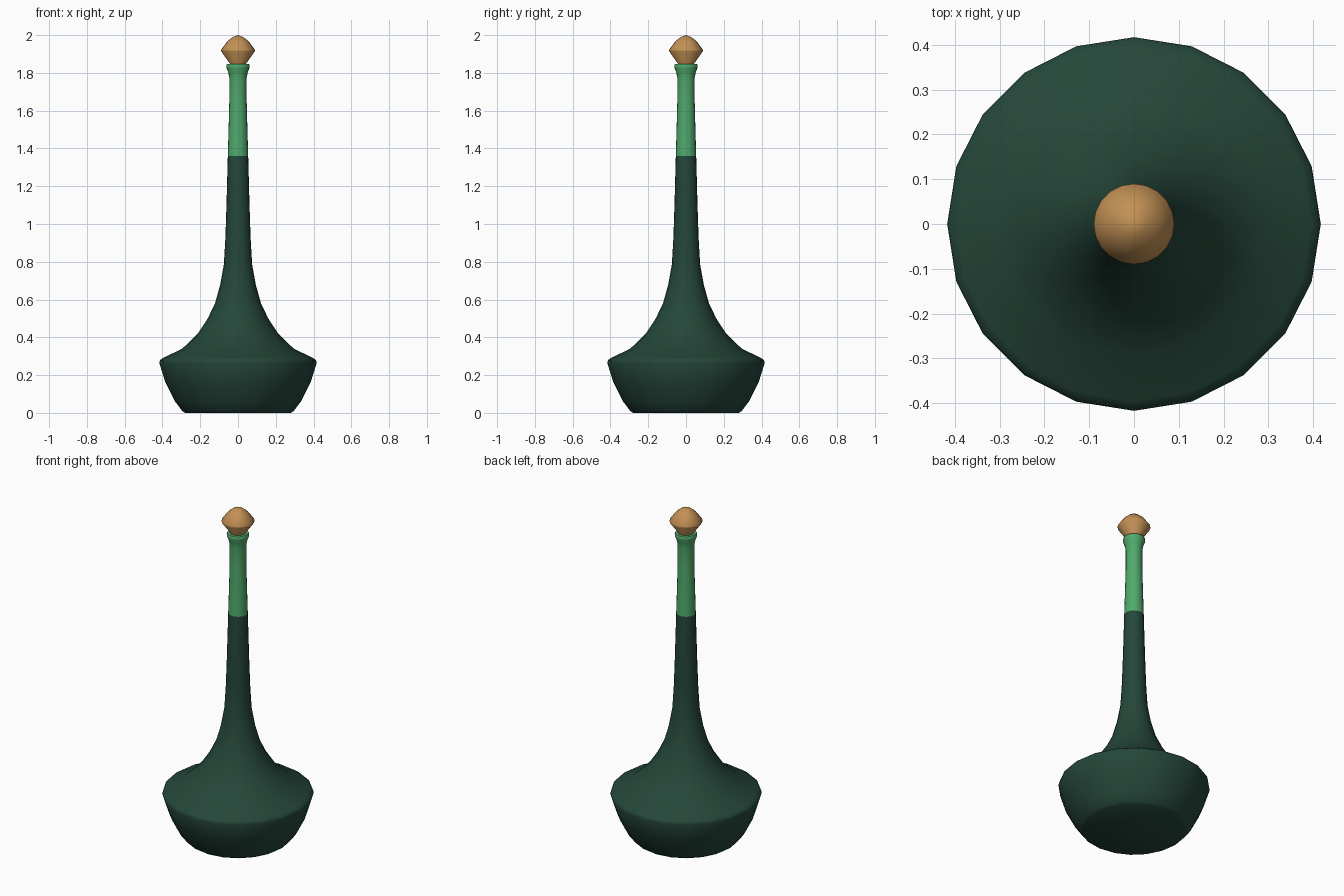
import bpy, bmesh, math

if "Cube" in bpy.data.objects:
    bpy.data.objects.remove(bpy.data.objects["Cube"])

SIDES = 20


def material(name, rgb):
    m = bpy.data.materials.new(name)
    m.diffuse_color = (*rgb, 1)
    m.use_nodes = True
    m.node_tree.nodes["Principled BSDF"].inputs["Base Color"].default_value = m.diffuse_color
    return m


def lathe(name, profile, mat, angle=30):
    """Revolve (radius, height) points about z; radius 0 closes at a pole."""
    bm = bmesh.new()
    rings = []
    for r, z in profile:
        if r == 0:
            rings.append([bm.verts.new((0, 0, z))])
        else:
            rings.append([bm.verts.new((r * math.cos(2 * math.pi * i / SIDES),
                                        r * math.sin(2 * math.pi * i / SIDES), z))
                          for i in range(SIDES)])
    for a, b in zip(rings, rings[1:]):
        for i in range(SIDES):
            j = (i + 1) % SIDES
            if len(a) == 1:
                bm.faces.new((a[0], b[j], b[i]))
            elif len(b) == 1:
                bm.faces.new((a[i], a[j], b[0]))
            else:
                bm.faces.new((a[i], a[j], b[j], b[i]))
    # flat caps on any open end
    if len(rings[0]) > 1:
        bm.faces.new(rings[0][::-1])
    if len(rings[-1]) > 1:
        bm.faces.new(rings[-1])
    bmesh.ops.recalc_face_normals(bm, faces=bm.faces[:])
    mesh = bpy.data.meshes.new(name)
    bm.to_mesh(mesh)
    bm.free()
    mesh.materials.append(mat)
    ob = bpy.data.objects.new(name, mesh)
    bpy.context.collection.objects.link(ob)
    bpy.ops.object.select_all(action='DESELECT')
    ob.select_set(True)
    bpy.context.view_layer.objects.active = ob
    bpy.ops.object.shade_smooth_by_angle(angle=math.radians(angle))
    return ob


dark = material("dark green glass", (0.018, 0.062, 0.041))
light = material("light green glass", (0.08, 0.40, 0.15))
cork = material("tan stopper", (0.54, 0.28, 0.09))

# Wide base with flared shoulder and lower neck
lathe("bottle_body", [
    (0.28, 0), (0.295, 0.01), (0.333, 0.06), (0.384, 0.16), (0.417, 0.265),
    (0.413, 0.28), (0.395, 0.292), (0.295, 0.34), (0.213, 0.42), (0.16, 0.5),
    (0.122, 0.58), (0.095, 0.675), (0.075, 0.785), (0.067, 0.92),
    (0.061, 1.1), (0.054, 1.36)], dark, 45)

# Pale upper neck with a rolled lip
lathe("upper_neck", [
    (0.054, 1.36), (0.05, 1.5), (0.046, 1.65), (0.046, 1.775), (0.051, 1.80),
    (0.060, 1.825), (0.062, 1.84), (0.058, 1.847)], light, 45)

# Faceted stopper with a domed top
lathe("stopper", [
    (0.04, 1.82), (0.042, 1.848), (0.09, 1.915), (0.09, 1.922), (0.056, 1.968),
    (0.028, 1.99), (0, 2.0)], cork, 40)
